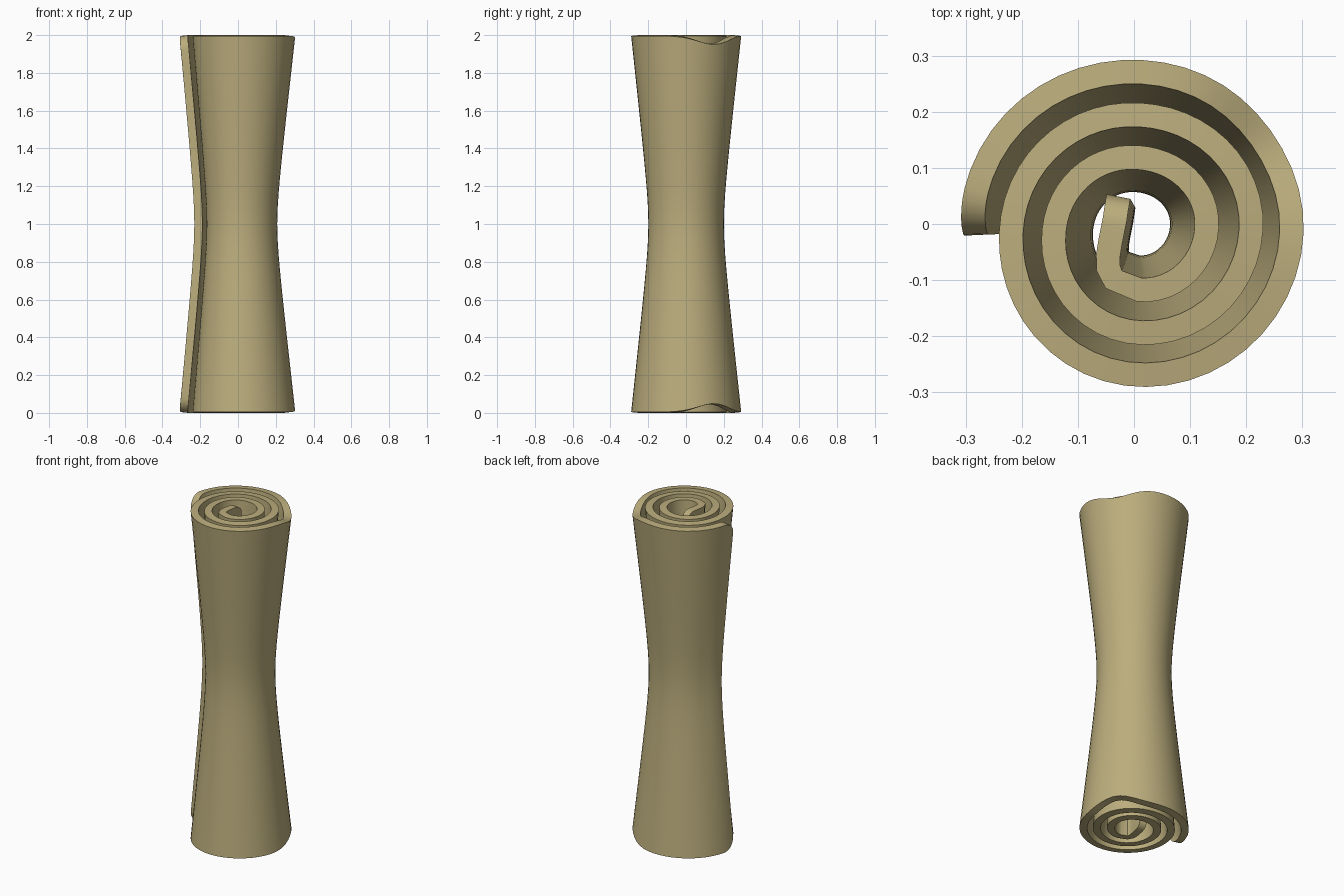
import bpy, bmesh, math

if "Cube" in bpy.data.objects:
    bpy.data.objects.remove(bpy.data.objects["Cube"])

# material
mat = bpy.data.materials.new("khaki tan")
mat.diffuse_color = (0.50, 0.42, 0.205, 1)
mat.use_nodes = True
mat.node_tree.nodes["Principled BSDF"].inputs["Base Color"].default_value = mat.diffuse_color

# spiral radius at every quarter turn, from the outer end (left) going clockwise inward
RAD = [0.289, 0.2715, 0.2825, 0.2685, 0.218, 0.195, 0.209, 0.193,
       0.141, 0.119, 0.130, 0.116, 0.062]
# straight-ish inner tail of the roll
TAIL = [(-0.036, -0.099), (-0.046, -0.078), (-0.046, -0.055), (-0.042, -0.03),
        (-0.037, -0.005), (-0.034, 0.01), (-0.032, 0.025), (-0.030, 0.037),
        (-0.029, 0.045), (-0.028, 0.05)]


def radius(t):
    q = max(t, 0) / 90
    i = min(int(q), len(RAD) - 2)
    f = q - i
    p1, p2 = RAD[i], RAD[i + 1]
    p0 = RAD[i - 1] if i > 0 else 0.288
    p3 = RAD[min(i + 2, len(RAD) - 1)]
    return 0.5 * (2 * p1 + (p2 - p0) * f + (2 * p0 - 5 * p1 + 4 * p2 - p3) * f * f
                  + (3 * p1 - p0 - 3 * p2 + p3) * f ** 3)


def pinch(z):
    # narrow waist at mid height
    d, a = abs(z - 1), 0.03
    return 0.66 + 0.34 * (math.sqrt(d * d + a) - math.sqrt(a)) / (math.sqrt(1 + a) - math.sqrt(a))


def corner(s, r):
    # height lost near an end because of the rounded sheet corner
    return r - math.sqrt(r * r - (r - s) ** 2) if s < r else 0


# plan path of the sheet, with its angle travelled
angles = [-4, -3.6, -2.7, -1, 1.5, 4.5, 8, 12] + [18 + 7.5 * k for k in range(130)]
path = []
for t in angles:
    a, r = math.radians(180 - t), radius(t)
    path.append((r * math.cos(a), r * math.sin(a), t))
path += [(x, y, 1080) for x, y in TAIL]

# distance along the sheet
dist = [0]
for p, q in zip(path, path[1:]):
    dist.append(dist[-1] + math.dist(p[:2], q[:2]))

# rolled sheet
ROWS = 24
bm = bmesh.new()
grid = []
for (x, y, t), s in zip(path, dist):
    drop = max(corner(s, 0.08), corner(dist[-1] - s, 0.05))
    drop += 0.045 * math.exp(-((t - 150) / 25) ** 2)
    half = 0.998 - drop
    col = []
    for j in range(ROWS + 1):
        z = 1 + half * (2 * j / ROWS - 1)
        k = pinch(z)
        # loose outer end springs away slightly at the waist
        k += (1 - k) * 0.2 * max(0, 1 - s / 0.15)
        col.append(bm.verts.new((x * k, y * k, z)))
    grid.append(col)
for a, b in zip(grid, grid[1:]):
    for j in range(ROWS):
        bm.faces.new((a[j], a[j + 1], b[j + 1], b[j]))
bmesh.ops.recalc_face_normals(bm, faces=bm.faces[:])
me = bpy.data.meshes.new("rolled_sheet")
bm.to_mesh(me)
bm.free()
me.materials.append(mat)
roll = bpy.data.objects.new("rolled_sheet", me)
bpy.context.collection.objects.link(roll)

# sheet thickness
mod = roll.modifiers.new("thickness", "SOLIDIFY")
mod.thickness = 0.043
mod.offset = 0
bpy.context.view_layer.objects.active = roll
roll.select_set(True)
bpy.ops.object.modifier_apply(modifier=mod.name)
bpy.ops.object.shade_smooth_by_angle(angle=math.radians(40))
